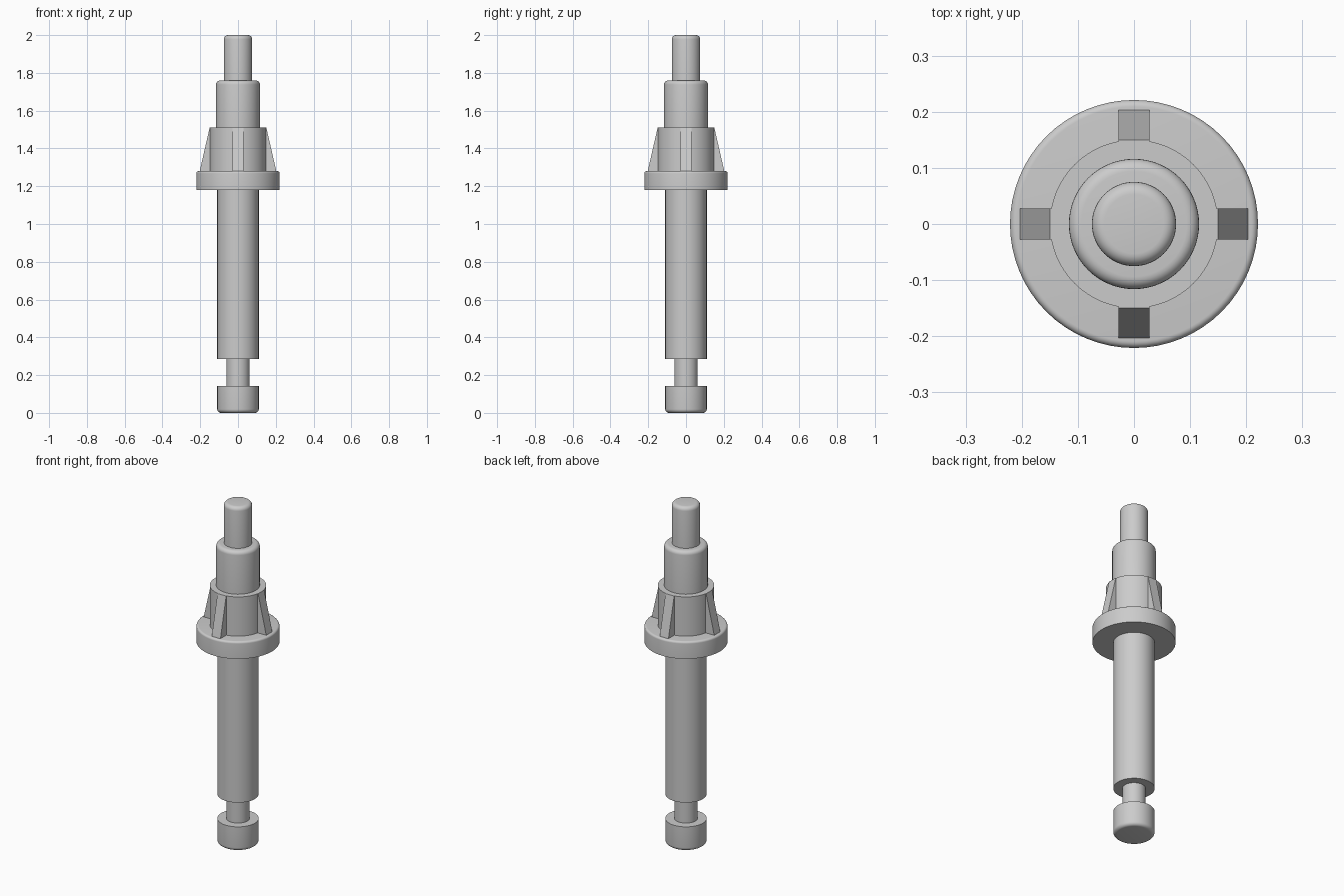
import bpy, bmesh, math

cube = bpy.data.objects.get("Cube")
if cube:
    bpy.data.objects.remove(cube, do_unlink=True)

GREY = (0.6, 0.6, 0.6, 1)
metal = bpy.data.materials.new("plain_grey")
metal.use_nodes = True
metal.diffuse_color = GREY
metal.node_tree.nodes["Principled BSDF"].inputs["Base Color"].default_value = GREY


def finish(name, bm, smooth):
    bmesh.ops.recalc_face_normals(bm, faces=bm.faces)
    mesh = bpy.data.meshes.new(name)
    bm.to_mesh(mesh)
    bm.free()
    mesh.materials.append(metal)
    obj = bpy.data.objects.new(name, mesh)
    bpy.context.collection.objects.link(obj)
    if smooth:
        bpy.ops.object.select_all(action="DESELECT")
        obj.select_set(True)
        bpy.context.view_layer.objects.active = obj
        bpy.ops.object.shade_smooth_by_angle(angle=math.radians(35))
    return obj


def turned(name, radius, bottom, top, round_top=0, round_bottom=0):
    """Upright cylinder whose rims may be rounded."""
    bm = bmesh.new()
    bmesh.ops.create_cone(bm, cap_ends=True, segments=64, radius1=radius,
                          radius2=radius, depth=top - bottom)
    bmesh.ops.translate(bm, verts=bm.verts, vec=(0, 0, (top + bottom) / 2))
    middle = (top + bottom) / 2
    for size, sign in ((round_top, 1), (round_bottom, -1)):
        if size:
            rim = [e for e in bm.edges
                   if all((v.co.z - middle) * sign > (top - bottom) * 0.499 for v in e.verts)]
            bmesh.ops.bevel(bm, geom=rim, offset=size, segments=6, profile=0.5,
                            affect="EDGES")
    return finish(name, bm, True)


# Stacked turned sections, from the foot up
turned("foot", 0.11, 0, 0.143, round_bottom=0.02)
turned("neck", 0.062, 0.13, 0.30)
turned("shaft", 0.11, 0.285, 1.19)
turned("flange", 0.221, 1.18, 1.28, round_top=0.012)
turned("collar", 0.15, 1.27, 1.51)
turned("upper_step", 0.116, 1.50, 1.76, round_top=0.022)
turned("tip", 0.075, 1.75, 2.0, round_top=0.022)

# Four tapered ribs bracing the collar on the flange
PROFILE = [(0.12, 1.275), (0.204, 1.275), (0.15, 1.51), (0.12, 1.51)]
HALF_WIDTH = 0.028
for i, side in enumerate(("left", "back", "right", "front")):
    bm = bmesh.new()
    face = bm.faces.new([bm.verts.new((r, -HALF_WIDTH, z)) for r, z in PROFILE])
    sweep = bmesh.ops.extrude_face_region(bm, geom=[face])
    bmesh.ops.translate(bm, vec=(0, 2 * HALF_WIDTH, 0),
                        verts=[g for g in sweep["geom"] if isinstance(g, bmesh.types.BMVert)])
    rib = finish(side + "_rib", bm, False)
    rib.rotation_euler.z = i * math.pi / 2
